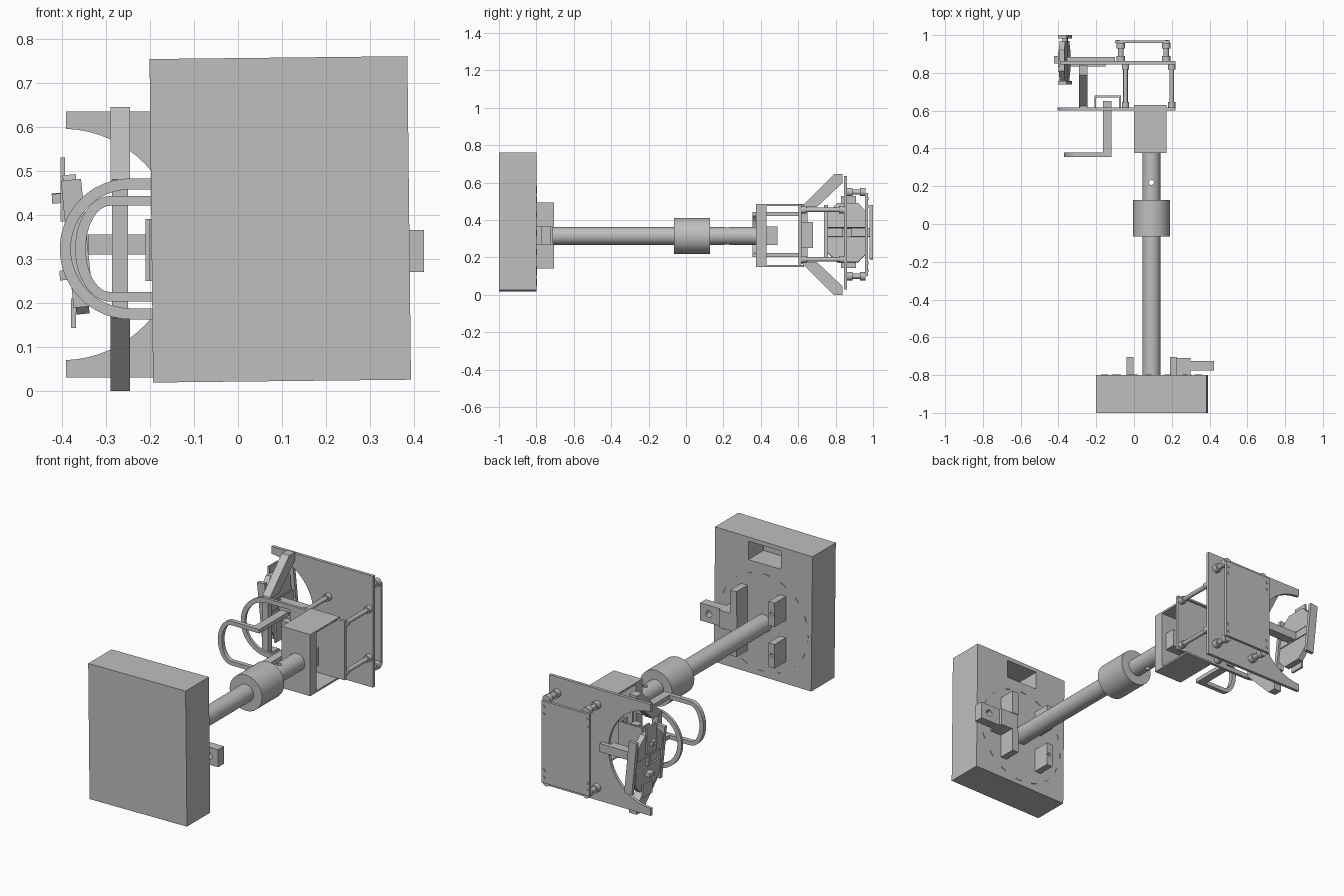
import bpy, bmesh, math
from mathutils import Matrix, Vector

if "Cube" in bpy.data.objects:
    bpy.data.objects.remove(bpy.data.objects["Cube"])

grey = bpy.data.materials.new("plain_grey")
grey.use_nodes = True
grey.diffuse_color = (0.52, 0.52, 0.52, 1)
grey.node_tree.nodes["Principled BSDF"].inputs["Base Color"].default_value = grey.diffuse_color

MID = 0.3225      # mirror height of the head
AXIS = (0.0925, 0.315)   # shaft centre in x and z


def finish(name, bm):
    bmesh.ops.recalc_face_normals(bm, faces=bm.faces)
    mesh = bpy.data.meshes.new(name)
    bm.to_mesh(mesh)
    bm.free()
    mesh.materials.append(grey)
    ob = bpy.data.objects.new(name, mesh)
    bpy.context.collection.objects.link(ob)
    return ob


def box(name, x, y, z):
    """Box from three (low, high) ranges."""
    bm = bmesh.new()
    size = [b - a for a, b in (x, y, z)]
    mid = [(a + b) / 2 for a, b in (x, y, z)]
    bmesh.ops.create_cube(bm, size=1, matrix=Matrix.Translation(mid) @ Matrix.Diagonal((*size, 1)))
    return finish(name, bm)


def prism(name, pts, axis, low, high):
    """Extrude an outline along x (points y,z) or y (points x,z)."""
    bm = bmesh.new()
    place = (lambda a, b: (low, a, b)) if axis == "x" else (lambda a, b: (a, low, b))
    face = bm.faces.new([bm.verts.new(place(*p)) for p in pts])
    out = bmesh.ops.extrude_face_region(bm, geom=[face])
    step = Vector((high - low, 0, 0)) if axis == "x" else Vector((0, high - low, 0))
    bmesh.ops.translate(bm, vec=step, verts=[v for v in out["geom"] if isinstance(v, bmesh.types.BMVert)])
    return finish(name, bm)


def rod(name, x, z, y0, y1, r, sides=32):
    """Cylinder running along y."""
    bm = bmesh.new()
    turn = Matrix.Translation((x, (y0 + y1) / 2, z)) @ Matrix.Rotation(math.pi / 2, 4, "X")
    bmesh.ops.create_cone(bm, cap_ends=True, segments=sides, radius1=r, radius2=r, depth=y1 - y0, matrix=turn)
    ob = finish(name, bm)
    for p in ob.data.polygons:
        p.use_smooth = len(p.vertices) == 4
    for e in ob.data.edges:
        a, b = (ob.data.vertices[i].co for i in e.vertices)
        e.use_edge_sharp = abs(a.y - b.y) < 1e-5
    return ob


def arc(cx, cz, rx, rz, a0, a1, n=24):
    steps = [math.radians(a0 + (a1 - a0) * i / n) for i in range(n + 1)]
    return [(cx + rx * math.cos(t), cz + rz * math.sin(t)) for t in steps]


def cut(target, cutter):
    mod = target.modifiers.new("cut", "BOOLEAN")
    mod.operation = "DIFFERENCE"
    mod.solver = "EXACT"
    mod.object = cutter
    cutter.hide_render = True
    cutter.hide_viewport = True
    cutter.display_type = "WIRE"


def tilt(ob, angle, pivot):
    p = Matrix.Translation(pivot)
    ob.data.transform(p @ Matrix.Rotation(angle, 4, "Y") @ p.inverted())


def flip(pts):
    return [(a, 2 * MID - b) for a, b in pts]


# Large base block with a recessed window on its back
base = box("base_block", (-0.197, 0.389), (-1, -0.8), (0.022, 0.757))
tilt(base, -0.011, (0.096, 0, 0.39))
cut(base, box("window_cutter", (-0.01, 0.185), (-0.93, -0.75), (0.635, 0.735)))

# Ring of dashes on the back of the base
for i in range(16):
    a = i * 22.5
    pts = arc(*AXIS, 0.268, 0.268, a, a + 7, 4) + arc(*AXIS, 0.262, 0.262, a + 7, a, 4)
    prism("base_dash", pts, "y", -0.801, -0.797)

# Four lugs around the shaft and the side hinge block
for x in ((-0.04, -0.003), (0.19, 0.228)):
    for z in ((0.14, 0.27), (0.365, 0.495)):
        lug = box("base_lug", x, (-0.81, -0.705), z)
        if x[0] < 0:
            cut(lug, rod("lug_cutter", -0.02, sum(z) / 2, -0.74, -0.65, 0.01, 12))
box("hinge_block", (0.19, 0.30), (-0.81, -0.71), (0.27, 0.365))
hinge = box("hinge_tab", (0.29, 0.423), (-0.775, -0.725), (0.27, 0.365))
cut(hinge, rod("hinge_cutter", 0.37, 0.318, -0.9, -0.6, 0.018, 16))

# Shaft, collar and cross pin hole
shaft = rod("shaft", *AXIS, -0.81, 0.40, 0.047)
rod("collar", *AXIS, -0.065, 0.127, 0.097, 48)
bm = bmesh.new()
bmesh.ops.create_cone(bm, cap_ends=True, segments=16, radius1=0.013, radius2=0.013, depth=0.3,
                      matrix=Matrix.Translation((AXIS[0], 0.22, AXIS[1])))
cut(shaft, finish("pin_hole_cutter", bm))

# Open housing at the end of the shaft
box("housing_front", (0, 0.172), (0.375, 0.43), (0.15, 0.485))
for z in ((0.15, 0.16), (0.475, 0.485)):
    box("housing_plate", (0, 0.172), (0.42, 0.63), z)
box("shaft_socket", (0.04, 0.145), (0.42, 0.49), (0.268, 0.365))

# Front head plate: panel with a round open ring at its side
ring = arc(-0.245, MID, 0.16, 0.16, 90, 270) + [(0.22, MID - 0.16), (0.22, MID + 0.16)]
plate = prism("front_head_plate", ring, "y", 0.602, 0.617)
hole = arc(-0.245, MID, 0.135, 0.135, 90, 270) + [(-0.11, MID - 0.135), (-0.11, MID + 0.135)]
cut(plate, prism("ring_cutter", hole, "y", 0.5, 0.7))

# Rounded loop guard standing in front of the head plate
loop = [(-0.12, 0.4425)] + arc(-0.29, MID, 0.08, 0.12, 90, 270) + [(-0.12, 0.2025)]
loop += [(-0.12, 0.2245)] + arc(-0.29, MID, 0.056, 0.098, 270, 90) + [(-0.12, 0.4205)]
prism("loop_guard", loop, "y", 0.355, 0.379)
for z in ((0.2025, 0.2245), (0.4205, 0.4425)):
    box("loop_leg", (-0.165, -0.12), (0.355, 0.605), z)

# Small bracket behind the front head plate
box("bracket_back", (-0.21, -0.07), (0.67, 0.68), (0.25, 0.39))
for x in (-0.21, -0.08):
    box("bracket_side", (x, x + 0.01), (0.61, 0.675), (0.25, 0.39))
box("bracket_block", (-0.165, -0.12), (0.61, 0.65), (0.27, 0.38))

# Diagonal braces with their upright
brace = [(0.615, 0.47), (0.79, 0.645), (0.838, 0.645), (0.838, 0.60), (0.70, 0.47)]
for name, pts in (("upper_brace", brace), ("lower_brace", flip(brace))):
    prism(name, pts, "x", -0.29, -0.245)
box("brace_upright", (-0.286, -0.25), (0.615, 0.65), (0.165, 0.48))

# Rear head plate with the round bite on its side
bite = arc(-0.40, 0.3325, 0.263, 0.263, 88, -88, 32)
outline = [(0.22, 0.635), (-0.391, 0.635)] + bite + [(-0.391, 0.03), (0.22, 0.03)]
prism("rear_head_plate", outline, "y", 0.845, 0.862)

# End plate with screw heads
box("end_plate", (-0.1, 0.19), (0.957, 0.972), (0.10, 0.545))
for x in (-0.085, 0.175):
    for z in (0.13, 0.17, 0.475, 0.515):
        rod("screw_head", x, z, 0.97, 0.975, 0.008, 12)


def standoff(x, z, y0, y1, r):
    rod("standoff", x, z, y0, y1, r, 16)
    for a, b in ((y0, y0 + 0.03), (y1 - 0.03, y1)):
        rod("standoff_end", x, z, a, b, r * 1.6, 16)


# Spacers between the three plates
for z in (0.19, 0.455):
    for x in (-0.045, 0.2):
        standoff(x, z, 0.615, 0.847, 0.012)
for z in (0.1, 0.55):
    for x in (-0.07, 0.17):
        standoff(x, z, 0.86, 0.959, 0.014)

# Arm carrying the tilted paddle unit
arm = box("paddle_arm", (-0.39, -0.1), (0.862, 0.885), (0.31, 0.355))
box("paddle_arm_front", (-0.34, -0.15), (0.835, 0.862), (0.31, 0.355))

# Tilted paddle unit: two chamfered halves, a spine and end links
pivot = (-0.365, 0.87, 0.333)
half = [(0.758, 0.36), (0.758, 0.44), (0.81, 0.492), (0.92, 0.492), (0.968, 0.44), (0.968, 0.36)]
parts = [
    prism("upper_paddle", half, "x", -0.383, -0.353),
    prism("lower_paddle", [(a, 0.666 - b) for a, b in half], "x", -0.383, -0.353),
    box("paddle_spine", (-0.378, -0.352), (0.75, 0.99), (0.31, 0.356)),
    box("rear_link", (-0.388, -0.342), (0.982, 1.0), (0.19, 0.48)),
    box("front_link", (-0.388, -0.342), (0.738, 0.758), (0.19, 0.48)),
    box("upper_tab", (-0.412, -0.383), (0.85, 0.89), (0.43, 0.452)),
    box("lower_tab", (-0.412, -0.383), (0.85, 0.89), (0.255, 0.277)),
]
for part in parts:
    tilt(part, -0.1, pivot)
box("upper_fin", (-0.403, -0.393), (0.83, 0.91), (0.385, 0.53))
box("lower_fin", (-0.379, -0.368), (0.83, 0.91), (0.143, 0.21))
box("edge_tab", (-0.423, -0.395), (0.86, 0.88), (0.428, 0.45))
